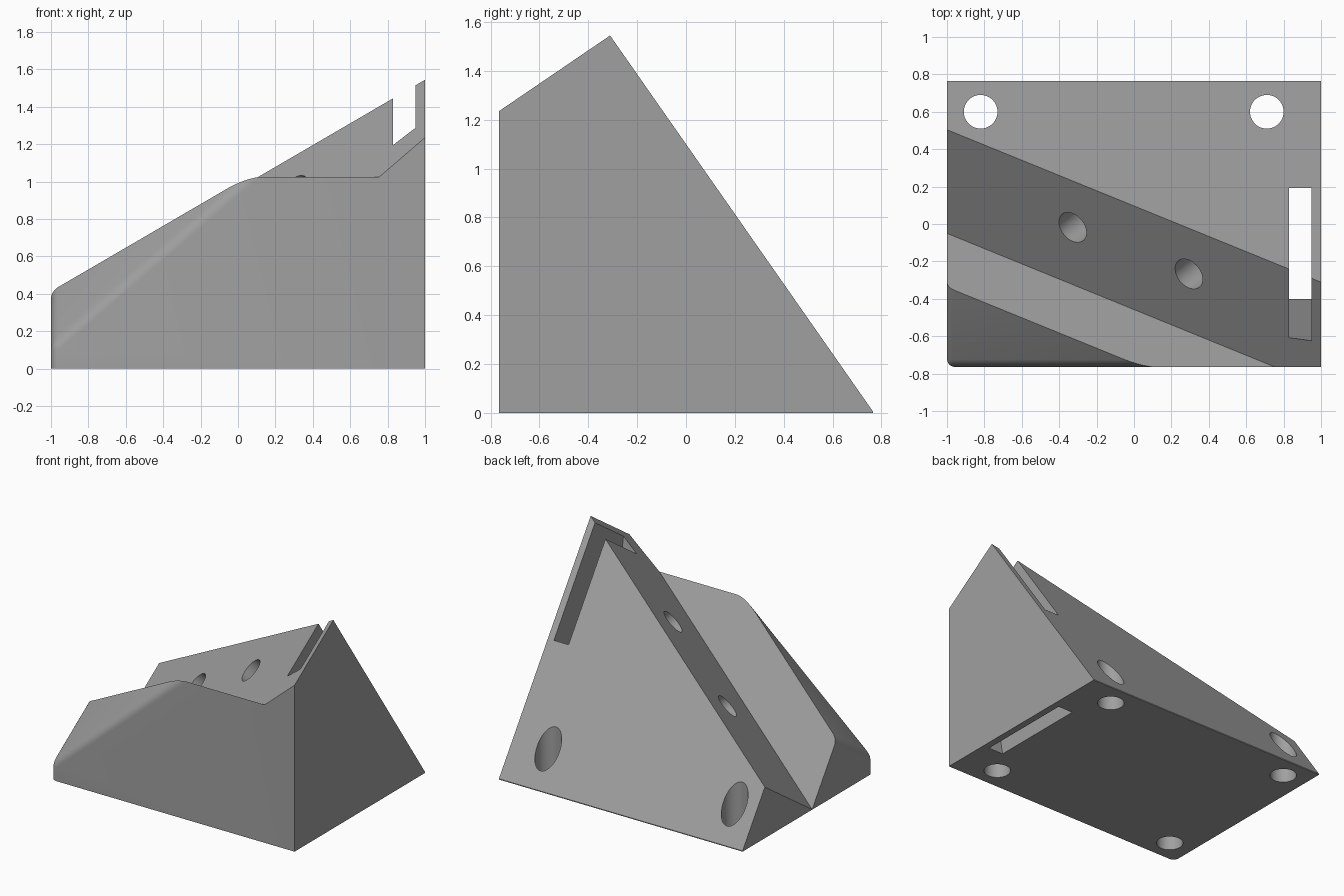
import bpy, bmesh, math
from mathutils import Vector

if "Cube" in bpy.data.objects:
    bpy.data.objects.remove(bpy.data.objects["Cube"])

HX, HY = 1.0, 0.765
UP1 = Vector((-0.86, -0.681, 1.0))     # normal of the two tilted shelves
UP2 = Vector((0.0, 1.43, 1.0))         # normal of the back slope and step

grey = bpy.data.materials.new("grey")
grey.diffuse_color = (0.35, 0.35, 0.35, 1)
grey.use_nodes = True
grey.node_tree.nodes["Principled BSDF"].inputs["Base Color"].default_value = grey.diffuse_color


def box(x0, x1, y0, y1, z0, z1):
    bm = bmesh.new()
    bmesh.ops.create_cube(bm, size=1)
    for v in bm.verts:
        v.co = (x1 if v.co.x > 0 else x0, y1 if v.co.y > 0 else y0,
                z1 if v.co.z > 0 else z0)
    return bm


def slice_off(bm, normal, height, keep_below=True):
    """Cut by the plane normal . p = height and close the cut."""
    geom = bm.verts[:] + bm.edges[:] + bm.faces[:]
    bmesh.ops.bisect_plane(bm, geom=geom, dist=1e-6, plane_co=Vector((0, 0, height)),
                           plane_no=normal, clear_outer=keep_below,
                           clear_inner=not keep_below)
    bmesh.ops.holes_fill(bm, edges=[e for e in bm.edges if e.is_boundary], sides=0)
    bmesh.ops.recalc_face_normals(bm, faces=bm.faces[:])


def finish(bm, name):
    me = bpy.data.meshes.new(name)
    bm.to_mesh(me)
    bm.free()
    me.materials.append(grey)
    ob = bpy.data.objects.new(name, me)
    bpy.context.collection.objects.link(ob)
    return ob


def drill(name, centre, axis, radius, length):
    bm = bmesh.new()
    bmesh.ops.create_cone(bm, cap_ends=True, segments=48, radius1=radius,
                          radius2=radius, depth=length)
    ob = finish(bm, name)
    ob.rotation_mode = 'QUATERNION'
    ob.rotation_quaternion = Vector((0, 0, 1)).rotation_difference(axis)
    ob.location = centre
    return ob


# Wedge block: box trimmed by the back slope and the upper front shelf
bm = box(-HX, HX, -HY, HY, 0, 2.5)
slice_off(bm, UP2, 1.10)
slice_off(bm, UP1, 1.5035)

# Rounded edges around the front left corner
shelf_n = UP1.normalized()
wanted = [Vector((-1, 0, 0)), Vector((0, -1, 0)), shelf_n]
round_edges = [e for e in bm.edges if len(e.link_faces) == 2 and all(
    any(f.normal.dot(w) > 0.999 for w in wanted) for f in e.link_faces)]
bmesh.ops.bevel(bm, geom=round_edges, offset=0.045, offset_type='OFFSET',
                segments=5, profile=0.5, affect='EDGES', clamp_overlap=True)
block = finish(bm, "wedge_block")

# Diagonal step notch
bm = box(-3, 3, -3, 3, -3, 6)
slice_off(bm, UP1, 0.896, keep_below=False)
slice_off(bm, UP2, -0.07, keep_below=False)
cutters = [finish(bm, "notch_cutter")]

# Leaning slot near the right side
bm = box(0.83, 0.95, -0.4, 0.335, -0.5, 2.5)
for v in bm.verts:
    v.co.y -= 0.174 * v.co.z
cutters.append(finish(bm, "slot_cutter"))

# Vertical mounting holes: through at the back, blind at the front
for x in (-0.82, 0.71):
    cutters.append(drill("back_hole_cutter", (x, 0.6, 0.4), Vector((0, 0, 1)), 0.09, 1.6))
    cutters.append(drill("front_hole_cutter", (x, -0.6, 0), Vector((0, 0, 1)), 0.09, 0.5))

# Holes square to the tilted shelf
for x, y in ((-0.328, -0.018), (0.293, -0.267)):
    z = 0.896 + 0.86 * x + 0.681 * y
    cutters.append(drill("shelf_hole_cutter", (x, y, z), shelf_n, 0.09, 0.7))

bpy.context.view_layer.objects.active = block
for c in cutters:
    m = block.modifiers.new(c.name, 'BOOLEAN')
    m.operation = 'DIFFERENCE'
    m.solver = 'EXACT'
    m.object = c
    bpy.ops.object.modifier_apply(modifier=m.name)
for c in cutters:
    bpy.data.objects.remove(c)

bpy.ops.object.select_all(action='DESELECT')
block.select_set(True)
bpy.ops.object.shade_smooth_by_angle(angle=math.radians(25))
